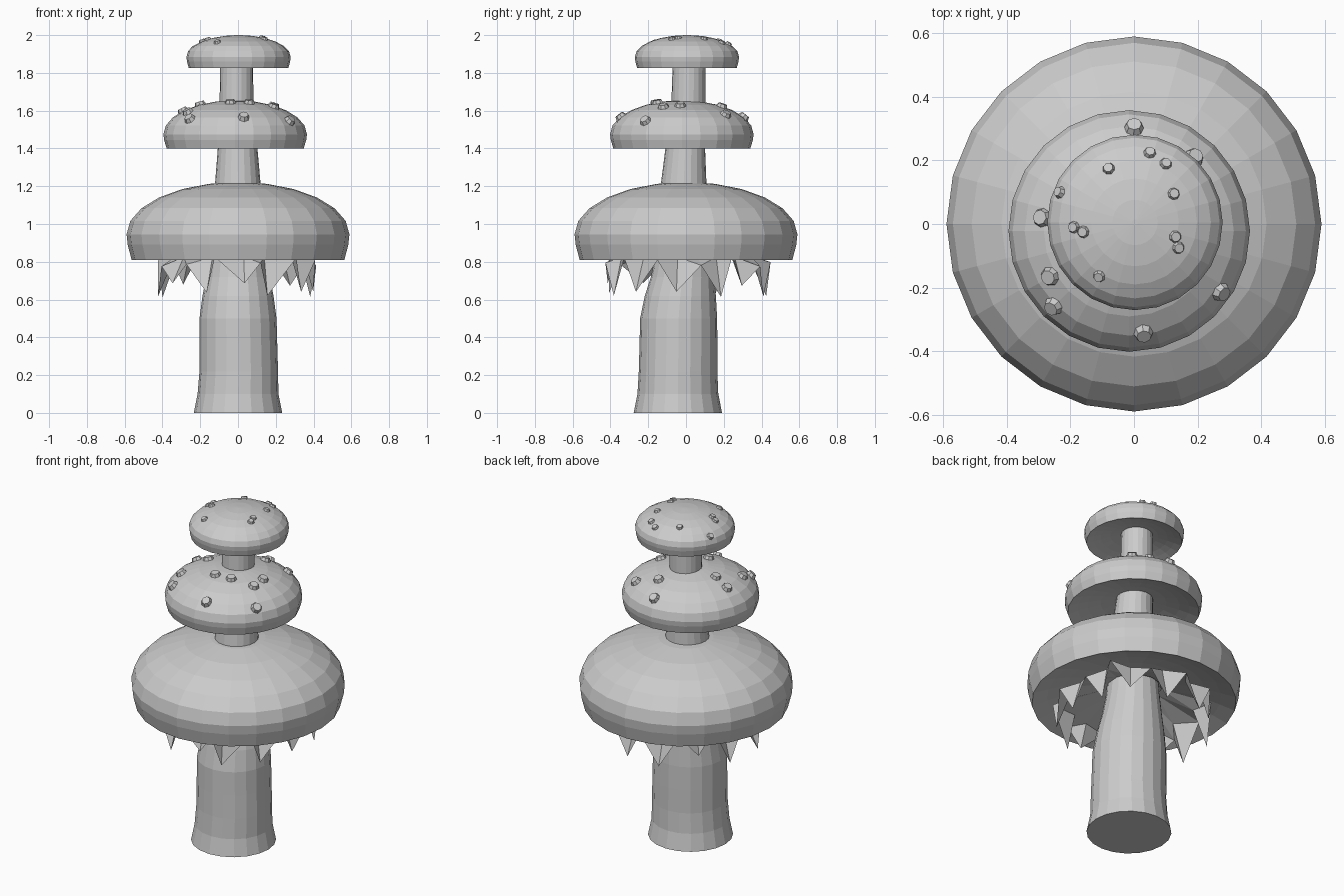
import bpy, bmesh, random
from math import sin, cos, pi, radians
from mathutils import Vector, Matrix

random.seed(11)
cube = bpy.data.objects.get("Cube")
if cube:
    bpy.data.objects.remove(cube)

grey = bpy.data.materials.new("plain_grey")
grey.use_nodes = True
grey.diffuse_color = (0.6, 0.6, 0.6, 1)
grey.node_tree.nodes["Principled BSDF"].inputs["Base Color"].default_value = (0.6, 0.6, 0.6, 1)


def finish(bm, name):
    bmesh.ops.recalc_face_normals(bm, faces=bm.faces)
    mesh = bpy.data.meshes.new(name)
    bm.to_mesh(mesh)
    bm.free()
    mesh.materials.append(grey)
    obj = bpy.data.objects.new(name, mesh)
    bpy.context.collection.objects.link(obj)


def loft(bm, rings, sides):
    """Bridge circular rings given as (x, y, z, radius)."""
    loops = [[bm.verts.new((x + r * sin(2 * pi * i / sides), y + r * cos(2 * pi * i / sides), z))
              for i in range(sides)] for x, y, z, r in rings]
    for low, high in zip(loops, loops[1:]):
        for i in range(sides):
            j = (i + 1) % sides
            bm.faces.new((low[j], low[i], high[i], high[j]))
    bm.faces.new(loops[0])
    bm.faces.new(loops[-1])


# Leaning stem running through all three caps
bm = bmesh.new()
stem = [(0, -.043, 0, .234), (0, -.043, .1, .214), (.004, -.042, .22, .208),
        (.002, -.04, .36, .206), (0, -.039, .5, .204), (0, -.03, .62, .188),
        (0, -.018, .72, .168), (0, -.01, .84, .15), (0, -.012, 1.1, .13),
        (-.001, -.012, 1.22, .12), (-.002, -.004, 1.4, .105),
        (-.008, .012, 1.62, .09), (-.007, .017, 1.9, .086)]
loft(bm, stem, 20)
finish(bm, "stem")


# Caps: shallow hollow underside, tucked rim, squashed dome
def cap(name, x, y, radius, rim, equator, top):
    bm = bmesh.new()
    hollow = .28 * (top - rim)
    rings = [(x, y, rim + hollow * (1 - part ** 2), radius * .955 * part)
             for part in (.05, .3, .5, .7, .85, 1)]
    rings.append((x, y, rim + (equator - rim) * .6, radius * .99))
    for angle in (0, 15, 30, 45, 60, 75, 88):
        a = radians(angle)
        rings.append((x, y, equator + (top - equator) * sin(a), radius * cos(a)))
    loft(bm, rings, 24)
    finish(bm, name)


CAPS = {"lower_cap": (0, 0, .59, .81, .945, 1.222),
        "middle_cap": (-.015, -.022, .38, 1.4, 1.475, 1.655),
        "upper_cap": (.003, .005, .276, 1.825, 1.885, 2.0)}
for name, shape in CAPS.items():
    cap(name, *shape)


# Raised bevelled spots lying on the dome of a cap
def spots(name, shape, size, places):
    cx, cy, radius, rim, equator, top = shape
    height = top - equator
    bm = bmesh.new()
    for x, y in places:
        u = Vector((x - cx, y - cy))
        lift = height * (1 - (u.length / radius) ** 2) ** .5
        normal = Vector((u.x / radius ** 2, u.y / radius ** 2, lift / height ** 2)).normalized()
        place = Matrix.Translation((cx + u.x, cy + u.y, equator + lift))
        turn = normal.to_track_quat("Z", "Y").to_matrix().to_4x4()
        bmesh.ops.create_cone(bm, cap_ends=True, segments=8, radius1=size, radius2=size * .65,
                              depth=size * .9, matrix=place @ turn)
    finish(bm, name)


spots("upper_spots", CAPS["upper_cap"], .023,
      [(-.08, .175), (.05, .225), (.10, .19), (.125, .095), (.13, -.04), (.14, -.075),
       (-.19, -.01), (-.16, -.025), (-.11, -.165), (-.235, .1)])
spots("middle_spots", CAPS["middle_cap"], .036,
      [(0, .305), (.19, .21), (-.29, .02), (-.265, -.165), (-.255, -.26), (.275, -.215),
       (.03, -.345), (-.04, -.16), (.06, -.15), (.19, -.12), (.19, -.03), (.05, .19), (-.2, 0)])

# Ragged veil hanging beneath the lower cap: a collar and folded teeth
bm = bmesh.new()
TEETH = 13


def point(turn, r, z):
    return bm.verts.new((r * sin(turn), r * cos(turn), z))


inner, outer, folds, tips = [], [], [], []
for i in range(TEETH):
    a = 2 * pi * (i + random.uniform(-.15, .15)) / TEETH
    mid = 2 * pi * (i + .5 + random.uniform(-.2, .2)) / TEETH
    inner.append(point(a, .15, .9))
    outer.append(point(a, random.uniform(.42, .45), random.uniform(.77, .83)))
    folds.append(point(mid, random.uniform(.34, .38), .825))
    tips.append(point(mid, random.uniform(.4, .44), random.uniform(.6, .69)))
for i in range(TEETH):
    j = (i + 1) % TEETH
    for tri in ((inner[i], inner[j], folds[i]), (inner[i], folds[i], outer[i]),
                (inner[j], outer[j], folds[i]), (outer[i], folds[i], tips[i]),
                (folds[i], outer[j], tips[i])):
        bm.faces.new(tri)
finish(bm, "ragged_veil")
